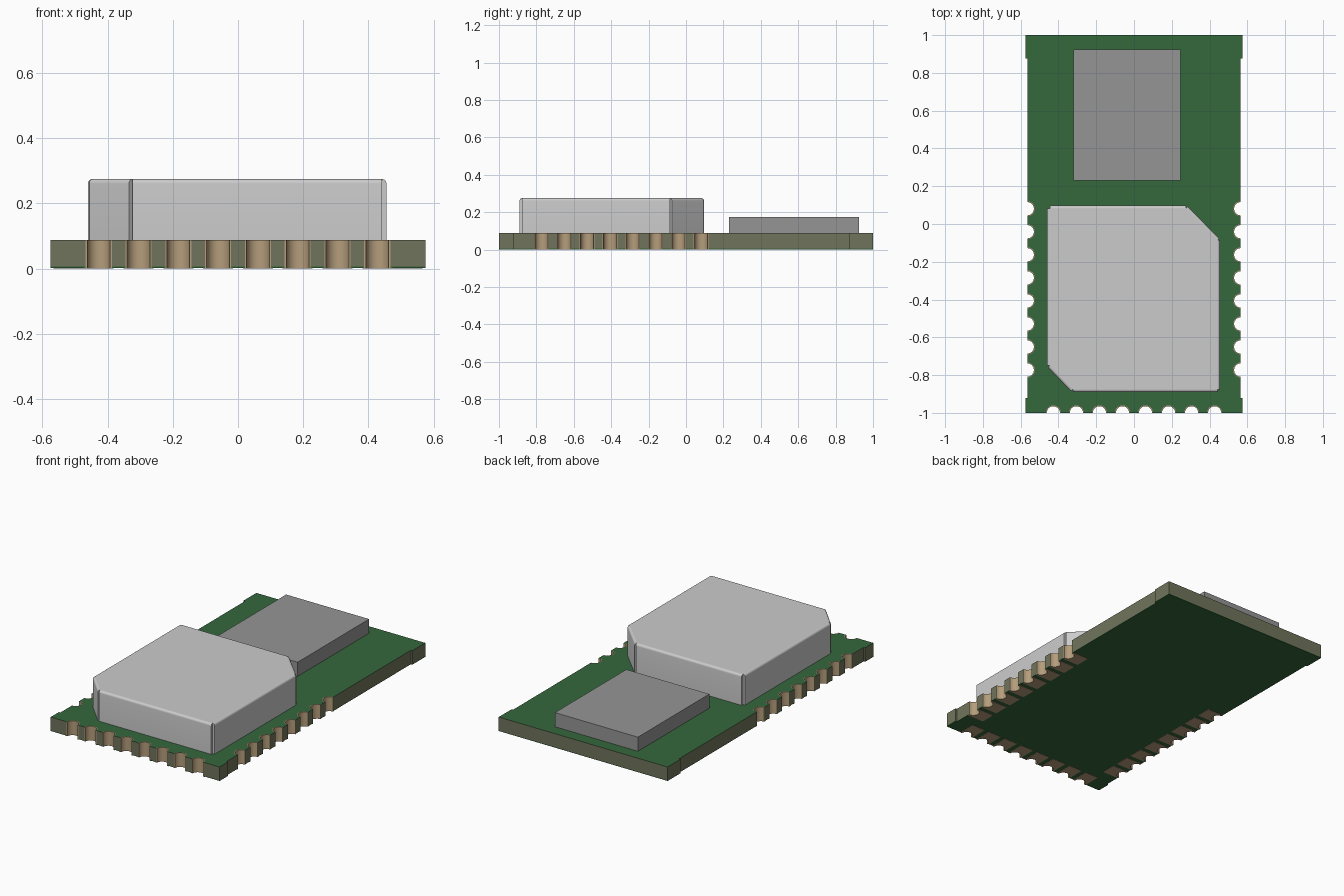
import bpy, bmesh, math
from mathutils import Vector

if "Cube" in bpy.data.objects:
    bpy.data.objects.remove(bpy.data.objects["Cube"])


def material(name, rgb):
    m = bpy.data.materials.new(name)
    m.diffuse_color = (*rgb, 1)
    m.use_nodes = True
    m.node_tree.nodes["Principled BSDF"].inputs["Base Color"].default_value = m.diffuse_color
    return m


GREEN = material("solder_mask_green", (0.036, 0.137, 0.046))
OLIVE = material("board_core_olive", (0.162, 0.175, 0.105))
COPPER = material("plated_copper", (0.46, 0.34, 0.20))
SILVER = material("shield_silver", (0.60, 0.60, 0.60))
GREY = material("antenna_grey", (0.30, 0.30, 0.30))


def finish(name, bm, mats, smooth=False):
    bmesh.ops.recalc_face_normals(bm, faces=bm.faces[:])
    me = bpy.data.meshes.new(name)
    bm.to_mesh(me)
    bm.free()
    for m in mats:
        me.materials.append(m)
    if smooth:
        for p in me.polygons:
            p.use_smooth = True
        me.set_sharp_from_angle(angle=math.radians(35))
    ob = bpy.data.objects.new(name, me)
    bpy.context.collection.objects.link(ob)
    return ob


def add_prism(bm, outline, z0, z1):
    """Vertical prism over a 2D outline."""
    f = bm.faces.new([bm.verts.new((p[0], p[1], z0)) for p in outline])
    ext = bmesh.ops.extrude_face_region(bm, geom=[f], use_keep_orig=True)
    for v in ext["geom"]:
        if isinstance(v, bmesh.types.BMVert):
            v.co.z = z1


def prisms(name, outlines, z0, z1, mats, smooth=False):
    bm = bmesh.new()
    for o in outlines:
        add_prism(bm, o, z0, z1)
    return finish(name, bm, mats, smooth)


# Edge holes: (centre, direction along the edge, direction into the board)
W, STEP, PITCH, R_OUT, R_IN, TOP = 0.565, 0.575, 0.122, 0.040, 0.035, 0.088
X, Y = Vector((1, 0)), Vector((0, 1))
front = [(Vector(((i - 3.5) * PITCH, -1)), X, Y) for i in range(8)]
right = [(Vector((W, -0.773 + i * PITCH)), Y, -X) for i in range(8)]
left = [(Vector((-c.x, c.y)), -Y, X) for c, t, n in reversed(right)]
holes = front + right + left


def arc(hole, r, steps=14):
    c, t, n = hole
    return [c - t * r * math.cos(math.pi * i / steps) + n * r * math.sin(math.pi * i / steps)
            for i in range(steps + 1)]


def arcs(row):
    return [p for h in row for p in arc(h, R_OUT)]


# Board outline with wider end tabs and half-round notches
outline = ([(-STEP, -1)] + arcs(front) + [(STEP, -1), (STEP, -0.92), (W, -0.92)]
           + arcs(right) + [(W, 0.875), (STEP, 0.875), (STEP, 1), (-STEP, 1),
                            (-STEP, 0.875), (-W, 0.875)]
           + arcs(left) + [(-W, -0.92), (-STEP, -0.92)])

# Board core: green top, olive edges
board = prisms("circuit_board", [outline], 0.006, TOP, [OLIVE, GREEN])
for p in board.data.polygons:
    p.material_index = 1 if abs(p.normal.z) > 0.5 else 0

# Thin mask under the board
prisms("bottom_mask", [outline], 0.002, 0.006, [GREEN])

# Half-round plated barrels
prisms("plated_barrels", [arc(h, R_OUT) + arc(h, R_IN)[::-1] for h in holes],
       0.0, TOP, [COPPER], True)


# Solder pads on the underside
def pad(hole, half=0.046, length=0.11):
    c, t, n = hole
    return arc(hole, R_OUT) + [c + t * half, c + t * half + n * length,
                               c - t * half + n * length, c - t * half]


prisms("solder_pads", [pad(h) for h in holes], 0.0, 0.004, [COPPER])

# Antenna block
prisms("antenna_block", [[(-0.32, 0.23), (0.245, 0.23), (0.245, 0.925), (-0.32, 0.925)]],
       TOP, 0.175, [GREY])

# Shield can: inner core plus one folded panel per side, leaving corner slits
can = [Vector(p) for p in [(-0.33, -0.89), (0.455, -0.89), (0.455, -0.08), (0.28, 0.097),
                           (-0.46, 0.097), (-0.46, -0.755)]]
BEND, CAN_TOP = 0.014, 0.275


def inset(pts, d):
    res = []
    for i, p in enumerate(pts):
        a = (p - pts[i - 1]).normalized()
        b = (pts[(i + 1) % len(pts)] - p).normalized()
        na, nb = Vector((-a.y, a.x)), Vector((-b.y, b.x))
        res.append(p + (na + nb) * d / (1 + na.dot(nb)))
    return res


core = inset(can, BEND)
bm = bmesh.new()
add_prism(bm, core, TOP, CAN_TOP)
profile = [(0, TOP), (BEND, TOP)] + [
    (BEND * math.cos(math.pi / 2 * k / 6), CAN_TOP - BEND + BEND * math.sin(math.pi / 2 * k / 6))
    for k in range(7)]
for i, a in enumerate(core):
    b = core[(i + 1) % len(core)]
    d = (b - a).normalized()
    out = Vector((d.y, -d.x))
    ends = [[bm.verts.new((*(e + out * o), z)) for o, z in profile] for e in (a, b)]
    bm.faces.new(ends[0])
    bm.faces.new(ends[1][::-1])
    for k in range(len(profile)):
        j = (k + 1) % len(profile)
        bm.faces.new((ends[0][k], ends[0][j], ends[1][j], ends[1][k]))
finish("shield_can", bm, [SILVER], True)
